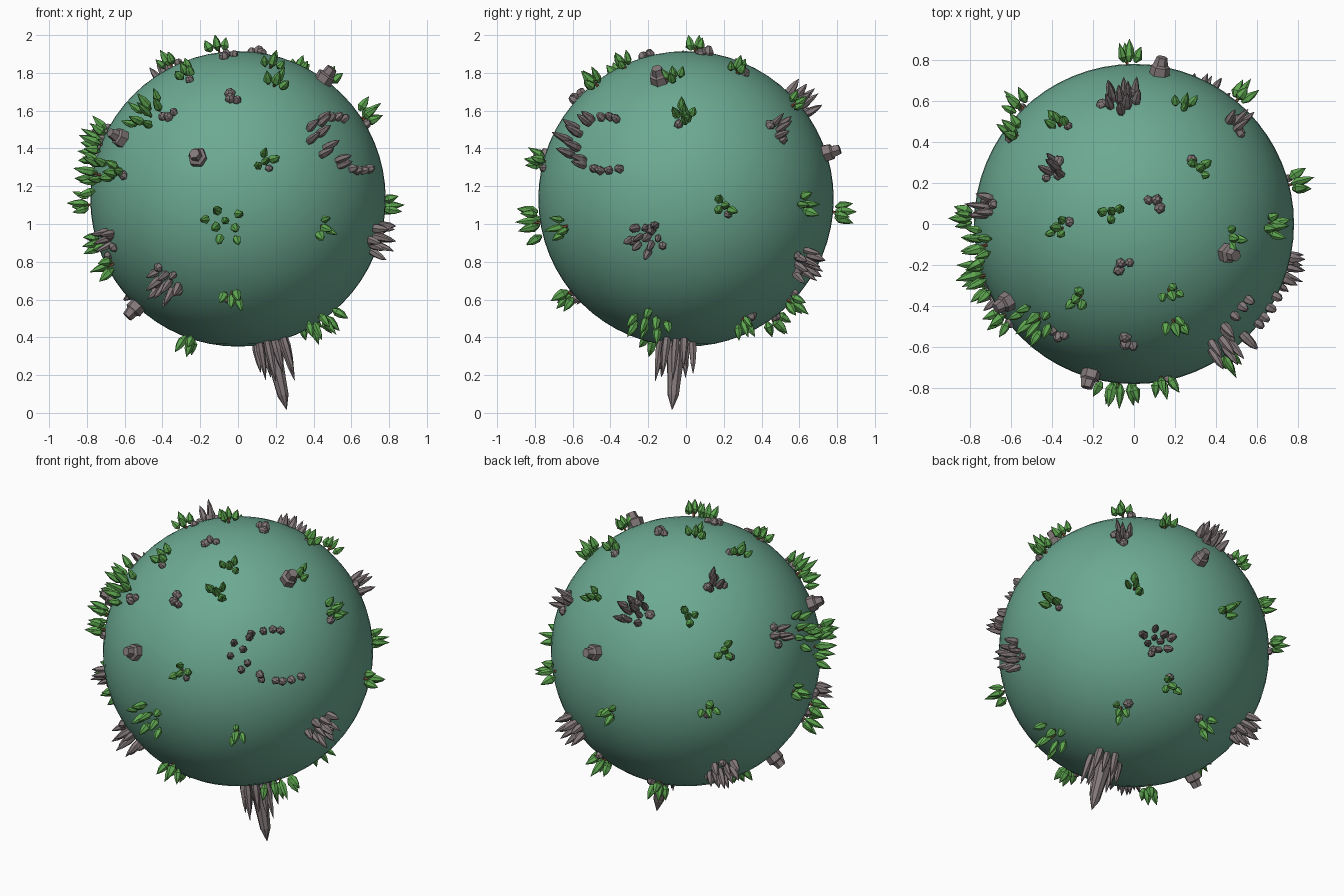
import bpy, bmesh, math, random
from mathutils import Vector

if "Cube" in bpy.data.objects:
    bpy.data.objects.remove(bpy.data.objects["Cube"])

random.seed(4)
R, CZ = 0.782, 1.133
CENTRE = Vector((0, 0, CZ))


def material(name, col):
    m = bpy.data.materials.new(name)
    m.diffuse_color = (*col, 1)
    m.use_nodes = True
    m.node_tree.nodes["Principled BSDF"].inputs["Base Color"].default_value = m.diffuse_color
    return m


def frame(azimuth, elevation):
    """Right, up and outward axes of a direction looking at the globe."""
    a, e = math.radians(azimuth), math.radians(elevation)
    out = Vector((math.sin(a) * math.cos(e), -math.cos(a) * math.cos(e), math.sin(e)))
    right = Vector((math.cos(a), math.sin(a), 0))
    return right, out.cross(right), out


FRAMES = {'front': frame(0, 0), 'right': frame(90, 0), 'top': frame(0, 90), 'back': frame(215, 25)}


def normal_at(view, u, v):
    right, up, out = FRAMES[view]
    if view in ('front', 'right'):
        v -= CZ
    return (right * u + up * v + out * math.sqrt(max(0, R * R - u * u - v * v))).normalized()


# side profiles: (height, radius) fractions
SHAPES = {
    'leaves': [(0, .3), (.28, 1), (.62, .75), (1, .04)],
    'crystals': [(-.15, .75), (.3, 1), (.7, .65), (1, .06)],
    'small_rocks': [(-.3, .7), (.35, 1), (.75, .8), (1, .4)],
    'stone_blocks': [(-.2, 1), (.45, 1), (.55, .7), (1, .55)],
    'stems': [(-.2, 1), (1, .7)],
    'bottom_spike': [(-.1, .8), (.3, 1), (.8, .68), (1, .04)],
}
parts = {k: bmesh.new() for k in SHAPES}


def loft(kind, base, axis, length, radius, n=6, jitter=.12):
    """Add one faceted tapered solid growing from base along axis."""
    bm, axis = parts[kind], axis.normalized()
    a = axis.orthogonal().normalized()
    b = axis.cross(a)
    turn = random.random() * math.tau
    rings = []
    for t, r in SHAPES[kind]:
        ring = []
        for i in range(n):
            ang = turn + math.tau * i / n
            rr = radius * r * random.uniform(1 - jitter, 1 + jitter)
            ring.append(bm.verts.new(base + axis * length * t + (a * math.cos(ang) + b * math.sin(ang)) * rr))
        rings.append(ring)
    bm.faces.new(rings[0][::-1])
    bm.faces.new(rings[-1])
    for lo, hi in zip(rings, rings[1:]):
        for i in range(n):
            j = (i + 1) % n
            bm.faces.new((lo[i], lo[j], hi[j], hi[i]))


def cluster(kind, n, count, spread, length, width, inner=.15):
    """Spiral of solids around direction n, leaning outwards."""
    a = n.orthogonal().normalized()
    b = n.cross(a)
    start = random.random() * math.tau
    leaf = kind == 'leaves'
    for i in range(count):
        rad = math.sqrt((i + inner) / count)
        ang = start + i * 2.4
        off = (a * math.cos(ang) + b * math.sin(ang)) * rad
        m = (n + off * spread / R).normalized()
        size = random.uniform(.9, 1.1) * (1.12 - .4 * rad)
        loft(kind, CENTRE + m * (R + (.012 if leaf else -.005)), m + off * (.42 if leaf else .2),
             length * size, width * random.uniform(.85, 1.15))


def bush(n, count, spread, length):
    cluster('leaves', n, count, spread, length, .024)
    loft('stems', CENTRE + n * R, n, .04, .008, 5)


def outcrop(n, count, spread):
    cluster('crystals', n, count, spread, .12, .022)
    cluster('small_rocks', n, 3, spread * 1.1, .045, .026, .8)


# single bushes, by the view they are seen in
BUSHES = {
    'front': [(.13, 1.33), (.44, .99), (-.03, .64), (.19, 1.73), (-.63, 1.27), (-.71, .9), (-.66, .79), (-.25, .41)],
    'right': [(.19, 1.09), (.6, 1.1), (.3, .5), (-.02, 1.56), (.54, .6)],
    'top': [(-.36, .48), (.24, .56), (.31, .27), (-.1, .05), (-.35, -.02), (.17, -.32), (-.26, -.35),
            (.47, -.06), (.66, 0)],
    'back': [(.22, 0), (-.42, -.34), (.12, -.32), (.62, -.23), (-.15, -.755)],
}
for view, spots in BUSHES.items():
    for i, (u, v) in enumerate(spots):
        n = normal_at(view, u, v)
        bush(n, 4, .045, .085 if view == 'top' else .11)
        if i % 2 == 0:      # a stone beside every other bush
            cluster('small_rocks', n, 1, .05, .045, .025, .9)

# wider thickets
for view, u, v in [('front', -.07, 1.01), ('front', .43, .51), ('front', -.46, 1.57),
                   ('front', -.72, 1.42), ('top', -.73, -.25)]:
    bush(normal_at(view, u, v), 8, .1, .12)

# crystal outcrops, large then small
for view, u, v in [('front', -.38, .69), ('right', -.21, .93), ('right', .62, .8),
                   ('top', -.06, .6), ('back', .2, -.68)]:
    outcrop(normal_at(view, u, v), 10, .09)
for view, u, v in [('right', .48, 1.5), ('front', -.68, .93), ('back', .53, .1), ('top', -.38, .26)]:
    outcrop(normal_at(view, u, v), 4, .055)

# crescent of crystals, shrinking to small rocks at its ends
for i in range(16):
    s = i / 15 * 2 - 1
    ang = math.pi * (1 + .62 * s)
    wide = .17 + (.025 if i % 2 else -.02)
    m = normal_at('right', -.42 + wide * math.cos(ang), 1.42 + .14 * math.sin(ang))
    small = abs(s) > .6
    loft('small_rocks' if small else 'crystals', CENTRE + m * (R - .005), m,
         .05 if small else .12 * (1.1 - .5 * abs(s)), .024)

# loose pebbles
for view, u, v in [('front', -.03, 1.66), ('top', -.06, -.2), ('top', .1, .11), ('front', -.36, 1.57)]:
    cluster('small_rocks', normal_at(view, u, v), 3, .045, .045, .026)

# large stone blocks
for view, u, v in [('front', -.21, 1.35), ('front', -.61, 1.45), ('front', -.53, .57),
                   ('right', .735, 1.37), ('top', .45, -.14)]:
    n = normal_at(view, u, v)
    loft('stone_blocks', CENTRE + n * R, n, .085, .05)

# hanging spike under the globe with a skirt of crystals
down = Vector((.175, -.05, -.76)).normalized()
loft('bottom_spike', CENTRE + down * (R - .02), down, .385, .045, 8, .06)
side = down.orthogonal().normalized()
for i in range(11):
    ang = i * math.tau / 11
    off = side * math.cos(ang) + down.cross(side) * math.sin(ang)
    m = (down + off * (.075 if i % 2 else .11)).normalized()
    loft('crystals', CENTRE + m * (R - .02), down + off * .08, random.uniform(.16, .25), .022)

# globe
bpy.ops.mesh.primitive_uv_sphere_add(segments=64, ring_count=32, radius=R, location=CENTRE)
globe = bpy.context.object
globe.name = 'globe'
bpy.ops.object.shade_smooth()
globe.data.materials.append(material('ground', (.15, .40, .29)))

# collect the scattered solids into one object per kind
stone = material('stone', (.23, .19, .195))
mats = {'leaves': material('foliage', (.11, .38, .08)), 'stems': material('bark', (.25, .09, .04))}
for name, bm in parts.items():
    bmesh.ops.recalc_face_normals(bm, faces=bm.faces)
    me = bpy.data.meshes.new(name)
    bm.to_mesh(me)
    bm.free()
    me.materials.append(mats.get(name, stone))
    bpy.context.collection.objects.link(bpy.data.objects.new(name, me))
